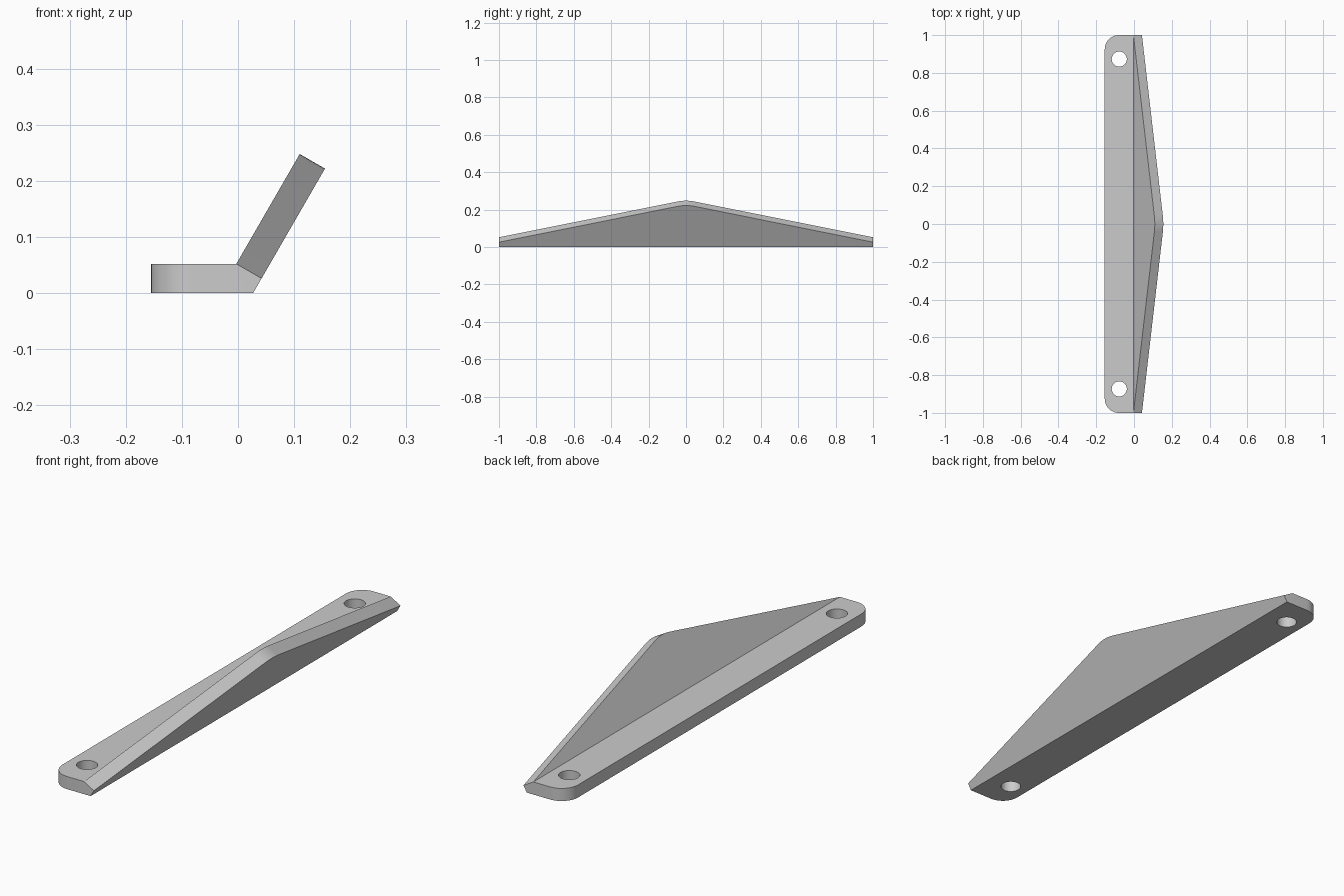
import bpy, bmesh, math
from mathutils import Vector

cube = bpy.data.objects.get("Cube")
if cube:
    bpy.data.objects.remove(cube, do_unlink=True)

THICK = 0.052
HALF = 1.0
BACK = -0.155

grey = bpy.data.materials.new("plain_grey")
grey.use_nodes = True
grey.diffuse_color = (0.6, 0.6, 0.6, 1)
grey.node_tree.nodes["Principled BSDF"].inputs["Base Color"].default_value = grey.diffuse_color

# Bend geometry: the flange rises at 60 degrees from the base
rise = Vector((math.cos(math.radians(60)), 0, math.sin(math.radians(60))))
across = Vector((rise.z, 0, -rise.x)) * THICK
inner = Vector((-0.003, 0, THICK))
outer = inner + across
foot = outer - rise * (outer.z / rise.z)
profile = [Vector((BACK, 0, 0)), foot, outer, inner, Vector((BACK, 0, THICK))]

# Base plate: profile run along y, open where the flange joins it
bm = bmesh.new()
ends = [[bm.verts.new((p.x, y, p.z)) for p in profile] for y in (-HALF, HALF)]
a, b = ends
bm.faces.new(a)
bm.faces.new(b[::-1])
for i in range(5):
    if i != 2:
        j = (i + 1) % 5
        bm.faces.new((a[i], b[i], b[j], a[j]))

# Flange: shallow triangle with a rounded tip
reach, radius, steps = 0.226, 0.2, 8
slope = math.atan(0.231 / HALF)
tip = []
for k in range(steps + 1):
    t = slope * (2 * k / steps - 1)
    y, length = radius * math.sin(t), reach - radius * (1 - math.cos(t))
    tip.append([bm.verts.new(p + rise * length + Vector((0, y, 0))) for p in (inner, outer)])
rim = [(a[3], a[2])] + tip + [(b[3], b[2])]
bm.faces.new([r[0] for r in rim])
bm.faces.new([r[1] for r in rim][::-1])
for p, q in zip(rim, rim[1:]):
    bm.faces.new((p[0], p[1], q[1], q[0]))

# Rounded rear corners of the base
corners = [e for e in bm.edges
           if all(abs(v.co.x - BACK) < 1e-4 for v in e.verts)
           and abs(e.verts[0].co.z - e.verts[1].co.z) > 0.01]
bmesh.ops.bevel(bm, geom=corners, offset=0.075, segments=10, profile=0.5, affect='EDGES')
bmesh.ops.recalc_face_normals(bm, faces=bm.faces[:])
mesh = bpy.data.meshes.new("angled_bracket")
bm.to_mesh(mesh)
bm.free()
mesh.materials.append(grey)
bracket = bpy.data.objects.new("angled_bracket", mesh)
bpy.context.collection.objects.link(bracket)
bpy.context.view_layer.objects.active = bracket

# Screw holes through both ends of the base
for side in (-1, 1):
    bpy.ops.mesh.primitive_cylinder_add(vertices=40, radius=0.04, depth=0.3,
                                        location=(-0.078, side * 0.873, 0))
    cutter = bpy.context.object
    cutter.name = "hole_cutter"
    cutter.hide_render = True
    cutter.data.materials.append(grey)
    mod = bracket.modifiers.new("screw_hole", 'BOOLEAN')
    mod.operation = 'DIFFERENCE'
    mod.solver = 'EXACT'
    mod.object = cutter
    bpy.context.view_layer.objects.active = bracket
    bpy.ops.object.modifier_apply(modifier=mod.name)
    bpy.data.objects.remove(cutter, do_unlink=True)

bpy.ops.object.select_all(action='DESELECT')
bracket.select_set(True)
bpy.ops.object.shade_smooth_by_angle(angle=math.radians(25))
